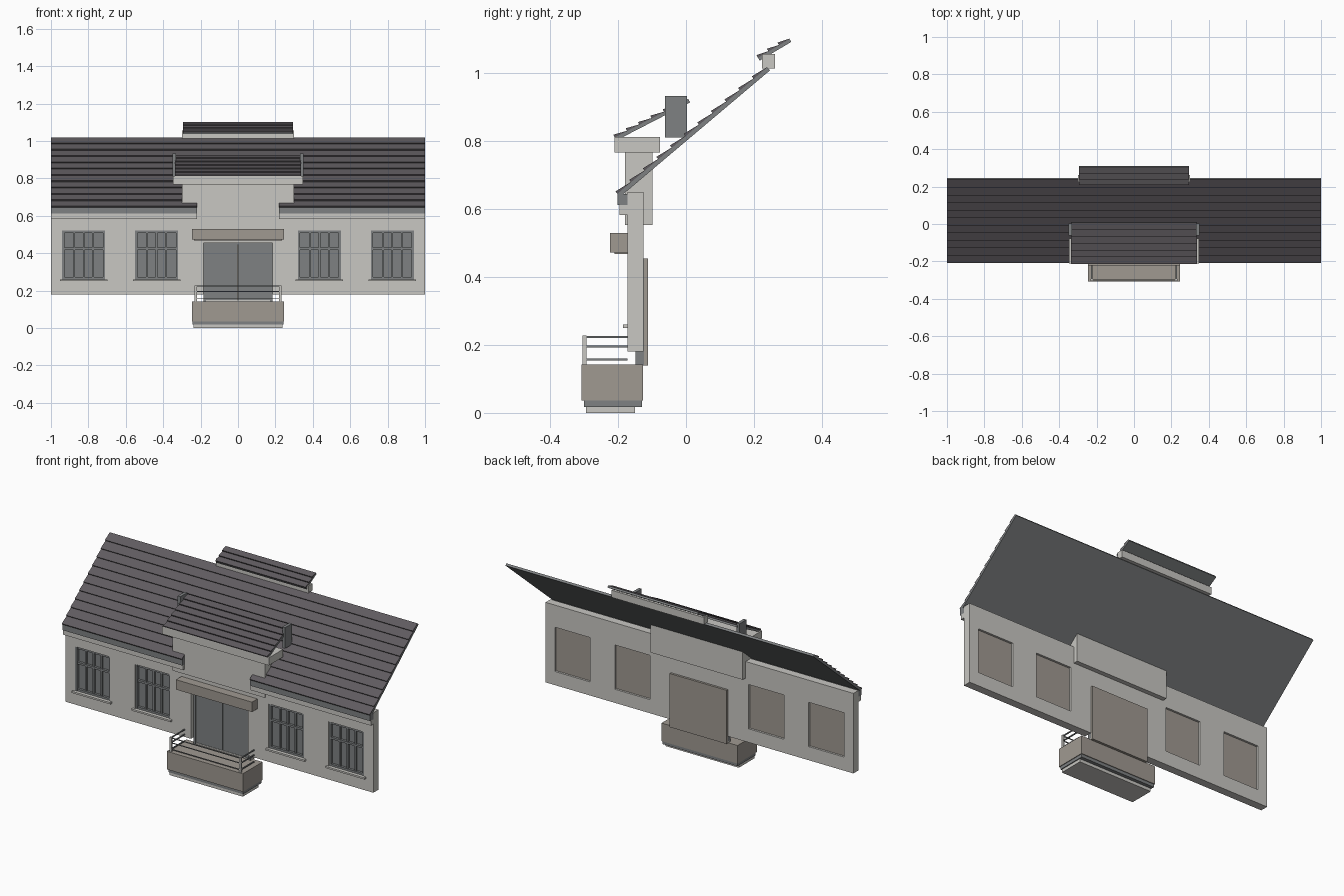
import bpy, bmesh
from math import hypot

cube = bpy.data.objects.get("Cube")
if cube:
    bpy.data.objects.remove(cube, do_unlink=True)


def material(name, r, g, b):
    m = bpy.data.materials.new(name)
    m.use_nodes = True
    m.diffuse_color = (r, g, b, 1)
    m.node_tree.nodes["Principled BSDF"].inputs["Base Color"].default_value = (r, g, b, 1)
    return m


PLASTER = material("pale plaster", .58, .57, .54)
STONE = material("brown stone", .35, .32, .285)
GREY = material("slate grey", .21, .22, .225)
TILE = material("dark roof tile", .115, .105, .115)


def finish(name, bm, mat):
    bmesh.ops.recalc_face_normals(bm, faces=bm.faces)
    mesh = bpy.data.meshes.new(name)
    bm.to_mesh(mesh)
    bm.free()
    mesh.materials.append(mat)
    ob = bpy.data.objects.new(name, mesh)
    bpy.context.collection.objects.link(ob)
    return ob


def extrude(name, profile, spans, mat):
    """Sweep a closed (y, z) profile along each x span."""
    bm = bmesh.new()
    for x0, x1 in spans:
        face = bm.faces.new([bm.verts.new((x0, y, z)) for y, z in profile])
        new = bmesh.ops.extrude_face_region(bm, geom=[face])["geom"]
        moved = [v for v in new if isinstance(v, bmesh.types.BMVert)]
        bmesh.ops.translate(bm, verts=moved, vec=(x1 - x0, 0, 0))
    return finish(name, bm, mat)


def boxes(name, spans, y0, y1, z0, z1, mat):
    return extrude(name, [(y0, z0), (y1, z0), (y1, z1), (y0, z1)], spans, mat)


def both(a, b):
    return [(-b, -a), (a, b)]


def tiled_roof(name, start, end, rows, half, thick=.012, step=.009, notch=0):
    """Sloping slab with stepped tile courses; notch splits the lowest course."""
    dy, dz = end[0] - start[0], end[1] - start[1]
    length = hypot(dy, dz)
    ny, nz = -dz / length, dy / length

    def point(t, h):
        return (start[0] + dy * t + ny * h, start[1] + dz * t + nz * h)

    first = 1 if notch else 0
    for i0, i1, spans, tag in ((0, first, both(notch, half), "eave_"),
                               (first, rows, [(-half, half)], "")):
        if i0 == i1:
            continue
        t0, t1 = i0 / rows, i1 / rows
        extrude(name + "_" + tag + "slab",
                [point(t0, 0), point(t1, 0), point(t1, thick), point(t0, thick)], spans, GREY)
        steps = [point(t0, thick)]
        for i in range(i0, i1):
            steps += [point(i / rows, thick + step), point((i + 1) / rows, thick + .001)]
        steps.append(point(t1, thick))
        extrude(name + "_" + tag + "tiles", steps, spans, TILE)


# Main wall with window openings and a doorway reaching the bottom edge
WINDOWS = [(-.94, -.71), (-.55, -.32), (.32, .55), (.71, .94)]
WIN_Z = (.26, .52)
DOOR, DOOR_TOP = .185, .455
xs = sorted([-1, 1, -DOOR, DOOR] + [x for w in WINDOWS for x in w])
zs = [.18, WIN_Z[0], DOOR_TOP, WIN_Z[1], .65]
bm = bmesh.new()
grid = [[bm.verts.new((x, -.172, z)) for z in zs] for x in xs]
for i in range(len(xs) - 1):
    for j in range(len(zs) - 1):
        mid = (xs[i] + xs[i + 1]) / 2
        in_window = any(a < mid < b for a, b in WINDOWS) and j in (1, 2)
        in_door = abs(mid) < DOOR and j < 2
        if not (in_window or in_door):
            bm.faces.new((grid[i][j], grid[i + 1][j], grid[i + 1][j + 1], grid[i][j + 1]))
loose = [v for v in bm.verts if not v.link_faces]
bmesh.ops.delete(bm, geom=loose, context='VERTS')
geom = bmesh.ops.extrude_face_region(bm, geom=bm.faces[:])["geom"]
bmesh.ops.translate(bm, verts=[v for v in geom if isinstance(v, bmesh.types.BMVert)],
                    vec=(0, .047, 0))
finish("main_wall", bm, PLASTER)

# Windows: pane, stone backing, frame, bars and sill
z0, z1 = WIN_Z
for n, (a, b) in enumerate(WINDOWS, 1):
    tag = f"window_{n}_"
    w = b - a
    boxes(tag + "glass", [(a, b)], -.152, -.143, z0, z1, GREY)
    boxes(tag + "backing", [(a, b)], -.143, -.137, z0, z1, STONE)
    boxes(tag + "jambs", [(a, a + .012), (b - .012, b)], -.168, -.152, z0, z1, GREY)
    for part, lo, hi in (("head", z1 - .012, z1), ("foot", z0, z0 + .012),
                         ("transom", .418, .43)):
        boxes(tag + part, [(a, b)], -.166, -.152, lo, hi, GREY)
    bars = [(a + w * k - .005, a + w * k + .005) for k in (.28, .5, .72)]
    boxes(tag + "bars", bars, -.163, -.152, z0, z1, GREY)
    boxes(tag + "sill", [(a - .012, b + .012)], -.186, -.165, .25, z0, PLASTER)

# Double door with frame and solid back panel
boxes("door_leaves", both(.002, .172), -.142, -.128, .145, .45, GREY)
boxes("door_frame", both(.172, DOOR), -.148, -.124, .14, DOOR_TOP, GREY)
boxes("door_head", [(-DOOR, DOOR)], -.146, -.124, .443, DOOR_TOP, GREY)
boxes("door_threshold", [(-DOOR, DOOR)], -.145, -.125, .14, .15, PLASTER)
boxes("door_back", [(-DOOR, DOOR)], -.126, -.112, .14, DOOR_TOP, STONE)

# Canopy above the door
boxes("canopy", [(-.247, .247)], -.223, -.171, .472, .53, STONE)
boxes("canopy_soffit", [(-.235, .235)], -.21, -.171, .467, .472, STONE)

# Balcony on a stepped base
boxes("balcony", [(-.247, .247)], -.308, -.126, .036, .142, STONE)
boxes("balcony_band", [(-.243, .243)], -.3, -.13, .018, .036, GREY)
boxes("balcony_foot", [(-.238, .238)], -.295, -.15, 0, .018, PLASTER)

# Railing
boxes("railing_posts", both(.22, .232), -.305, -.293, .142, .228, PLASTER)
for n, z in enumerate((.157, .195, .224), 1):
    boxes(f"side_rails_{n}", both(.223, .229), -.295, -.172, z - .003, z + .003, GREY)
    boxes(f"front_rail_{n}", [(-.222, .222)], -.302, -.297, z - .002, z + .002, GREY)

# Eaves either side of the centre bay
boxes("eave_frieze", both(.22, 1), -.196, -.171, .583, .612, PLASTER)
boxes("eave_fascia", both(.22, 1), -.202, -.171, .612, .645, GREY)

# Main roof
tiled_roof("main_roof", (-.194, .636), (.247, 1.008), 11, 1, notch=.22)

# Centre bay, cornice, end plates and its roof
boxes("bay_wall", [(-.3, .3)], -.18, -.098, .553, .768, PLASTER)
boxes("bay_cornice", [(-.347, .347)], -.21, -.077, .767, .812, PLASTER)
boxes("bay_end_plates", both(.331, .349), -.062, .003, .81, .933, GREY)
tiled_roof("bay_roof", (-.205, .802), (.012, .914), 6, .338, thick=.01)

# Raised ridge cap
boxes("ridge_cap_wall", [(-.3, .3)], .224, .262, 1.014, 1.056, PLASTER)
tiled_roof("ridge_cap_roof", (.217, 1.037), (.31, 1.092), 3, .293, thick=.01)
